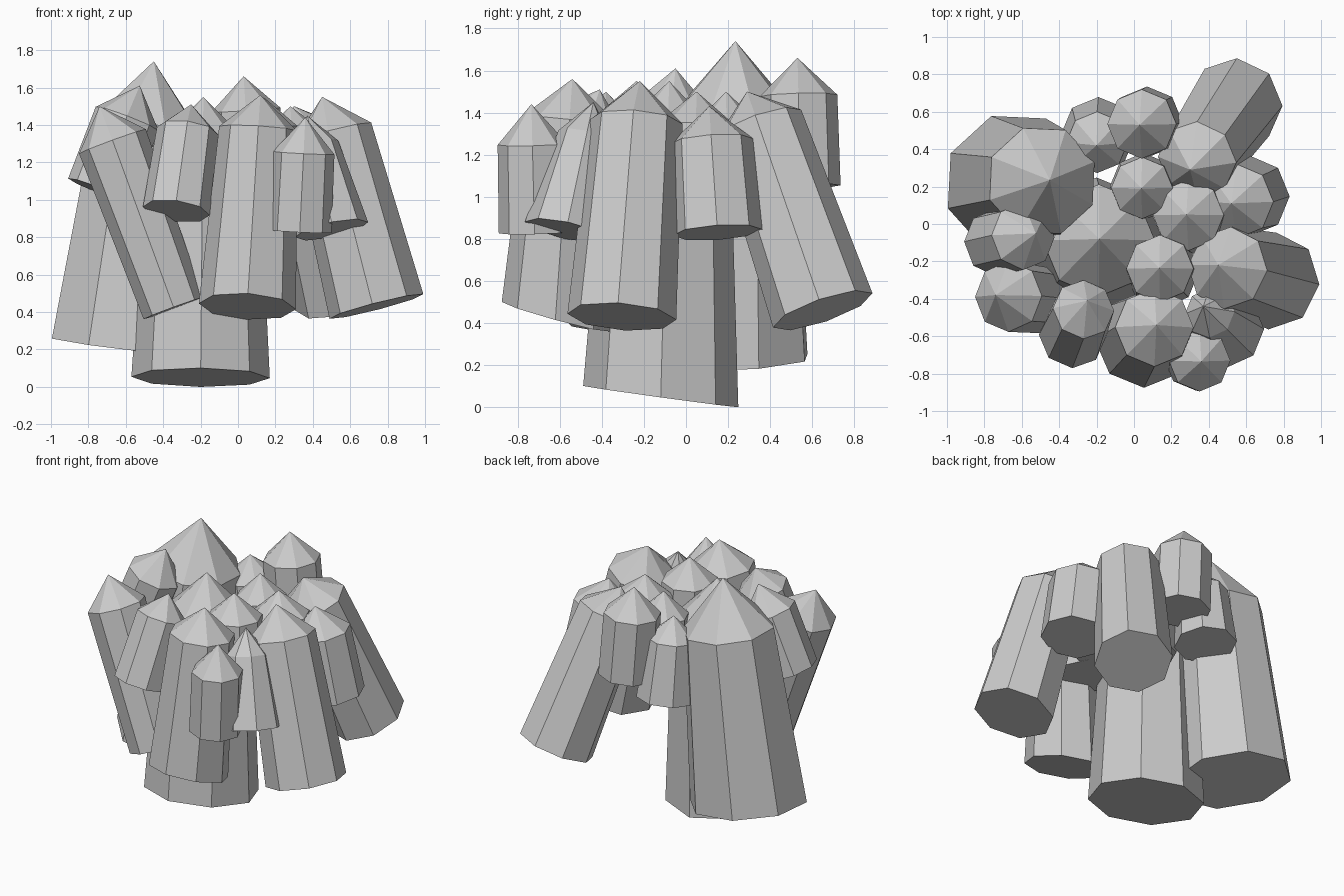
import bpy, bmesh, math
from mathutils import Vector

if "Cube" in bpy.data.objects:
    bpy.data.objects.remove(bpy.data.objects["Cube"])

SIDES = 8


def crystal(name, base, tip, r_base, r_top, cap, spin=0, slope=(0, 0)):
    """Tapered octagonal prism from base to shoulder, ending in a pyramid of height cap.
    slope slants the cut at the bottom along x and y."""
    base, tip = Vector(base), Vector(tip)
    axis = (tip - base).normalized()
    u = (Vector((1, 0, 0)) - axis * axis.x).normalized()
    v = axis.cross(u)
    bm = bmesh.new()

    def ring(center, r, slant=(0, 0)):
        verts = []
        for i in range(SIDES):
            a = math.radians(spin) + 2 * math.pi * i / SIDES
            d = (u * math.cos(a) + v * math.sin(a)) * r
            verts.append(bm.verts.new(center + d + axis * (d.x * slant[0] + d.y * slant[1])))
        return verts

    low = ring(base, r_base, slope)
    high = ring(tip - axis * cap, r_top)
    point = bm.verts.new(tip)
    bm.faces.new(low[::-1])
    for i in range(SIDES):
        j = (i + 1) % SIDES
        bm.faces.new((low[i], low[j], high[j], high[i]))
        bm.faces.new((high[i], high[j], point))
    mesh = bpy.data.meshes.new(name)
    bm.to_mesh(mesh)
    bm.free()
    bpy.context.collection.objects.link(bpy.data.objects.new(name, mesh))


# Large columns
crystal("main_column", (-.20, -.12, .05), (-.185, -.08, 1.55), .37, .30, .30, 0, (0, -.11))
crystal("back_left_column", (-.635, .215, .22), (-.45, .235, 1.74), .385, .30, .34, 20, (0, .06))
crystal("right_column", (.74, -.305, .43), (.45, -.22, 1.55), .26, .22, .20, -5)
crystal("front_column", (.05, -.62, .43), (.12, -.54, 1.56), .26, .21, .18, 0, (0, -.2))
crystal("back_right_column", (.55, .65, .46), (.30, .29, 1.50), .25, .215, .17)
crystal("left_leaning_column", (-.345, -.42, .42), (-.74, -.38, 1.50), .17, .19, .20)

# Short outer crystals
crystal("left_crystal", (-.74, -.10, 1.05), (-.525, -.05, 1.61), .18, .18, .19)
crystal("back_crystal", (.07, .545, 1.05), (.03, .53, 1.66), .19, .185, .18)
crystal("front_left_crystal", (-.33, -.60, .94), (-.25, -.41, 1.51), .18, .165, .15)
crystal("front_right_crystal", (.33, -.72, .83), (.36, -.735, 1.44), .17, .165, .19)
crystal("front_right_flared_crystal", (.50, -.57, .84), (.37, -.44, 1.45), .20, .135, .17)
crystal("right_crystal", (.62, .15, .83), (.52, .11, 1.43), .215, .20, .17)
crystal("back_left_crystal", (-.19, .48, .93), (-.20, .42, 1.48), .20, .165, .15)

# Inner crystals
crystal("inner_right_crystal", (.32, .04, .90), (.28, .05, 1.50), .20, .19, .16)
crystal("inner_back_crystal", (.05, .20, .90), (.04, .19, 1.50), .18, .165, .16)
crystal("inner_front_crystal", (.15, -.25, .90), (.135, -.235, 1.55), .20, .18, .16)
